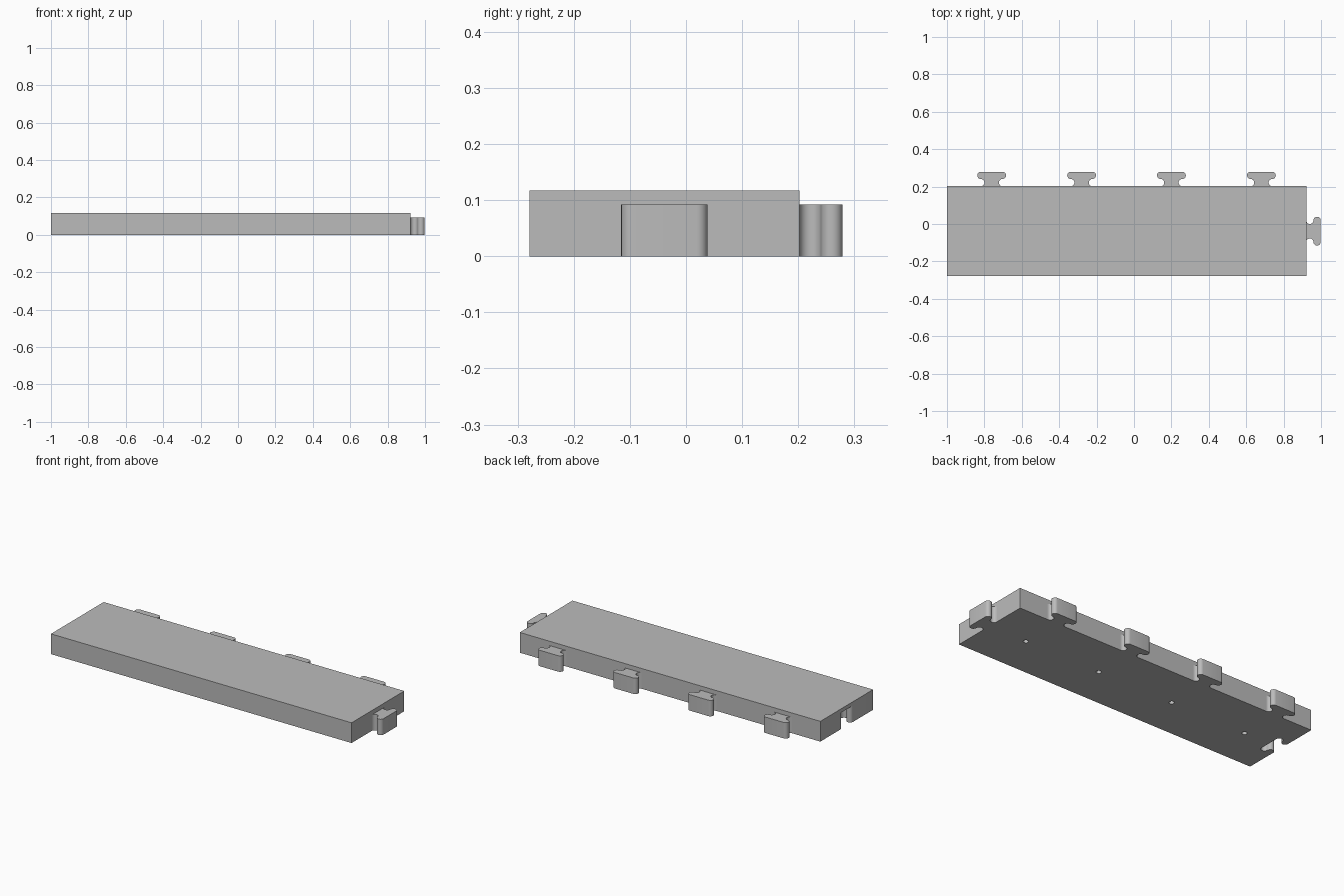
import bpy, bmesh
from math import cos, sin, pi, radians
from mathutils import Matrix

cube = bpy.data.objects.get("Cube")
if cube:
    bpy.data.objects.remove(cube, do_unlink=True)

LEFT, RIGHT, FRONT, BACK, TOP = -1.0, 0.921, -0.279, 0.202, 0.117
MID_Y = (FRONT + BACK) / 2
R = 0.0193            # radius of every rounding on a connector
HALF = 0.077          # half width of a connector head
TAB_TOP = 0.092
XS = [-0.761, -0.28, 0.2, 0.681]

grey = bpy.data.materials.new("plain grey")
grey.use_nodes = True
colour = (0.5, 0.5, 0.5, 1)
grey.diffuse_color = colour
grey.node_tree.nodes["Principled BSDF"].inputs["Base Color"].default_value = colour


def make_object(name, bm):
    bmesh.ops.recalc_face_normals(bm, faces=bm.faces)
    mesh = bpy.data.meshes.new(name)
    bm.to_mesh(mesh)
    bm.free()
    mesh.materials.append(grey)
    obj = bpy.data.objects.new(name, mesh)
    bpy.context.collection.objects.link(obj)
    return obj


def arc(cx, cy, start, end, steps=12):
    angles = [radians(start + (end - start) * i / steps) for i in range(steps + 1)]
    return [(cx + R * cos(a), cy + R * sin(a)) for a in angles]


def prism(name, outline, bottom, top, matrix=Matrix()):
    bm = bmesh.new()
    face = bm.faces.new([bm.verts.new((x, y, bottom)) for x, y in outline])
    grown = bmesh.ops.extrude_face_region(bm, geom=[face])["geom"]
    verts = [g for g in grown if isinstance(g, bmesh.types.BMVert)]
    bmesh.ops.translate(bm, verts=verts, vec=(0, 0, top - bottom))
    bm.transform(matrix)
    return make_object(name, bm)


def connector(name, x, y, turn, bottom=0.0, top=TAB_TOP, root=0.0):
    # concave neck running into a round-ended head, mirrored about its axis
    c = HALF - R
    side = arc(c, R, 270, 90)[:-1] + arc(c, 3 * R, -90, 90)
    if root:
        side.insert(0, (c, -root))
    outline = side + [(-px, py) for px, py in reversed(side)]
    return prism(name, outline, bottom, top,
                 Matrix.Translation((x, y, 0)) @ Matrix.Rotation(turn, 4, 'Z'))


def cut(target, cutter):
    cutter.hide_render = True
    mod = target.modifiers.new("cut", 'BOOLEAN')
    mod.operation, mod.solver, mod.object = 'DIFFERENCE', 'EXACT', cutter
    bpy.context.view_layer.objects.active = target
    bpy.ops.object.modifier_apply(modifier=mod.name)
    bpy.data.objects.remove(cutter, do_unlink=True)


# Main slab
slab = prism("slab", [(LEFT, FRONT), (RIGHT, FRONT), (RIGHT, BACK), (LEFT, BACK)], 0, TOP)

# Socket in the end, open below
cut(slab, connector("socket_cutter", LEFT, MID_Y, -pi / 2, -0.05, 0.095, 0.02))

# Small round holes along the underside
for x in XS:
    ring = [(x + 0.014 * cos(2 * pi * i / 24), MID_Y + 0.014 * sin(2 * pi * i / 24))
            for i in range(24)]
    cut(slab, prism("hole_cutter", ring, -0.05, 0.08))

# Connectors on the back edge and the end
parts = [slab] + [connector(f"back_tab_{i + 1}", x, BACK, 0) for i, x in enumerate(XS)]
parts.append(connector("end_tab", RIGHT, MID_Y, -pi / 2))

# Smooth the rounded walls, keep corners sharp
bpy.ops.object.select_all(action='DESELECT')
for obj in parts:
    obj.select_set(True)
bpy.context.view_layer.objects.active = slab
bpy.ops.object.shade_smooth_by_angle(angle=radians(35))
